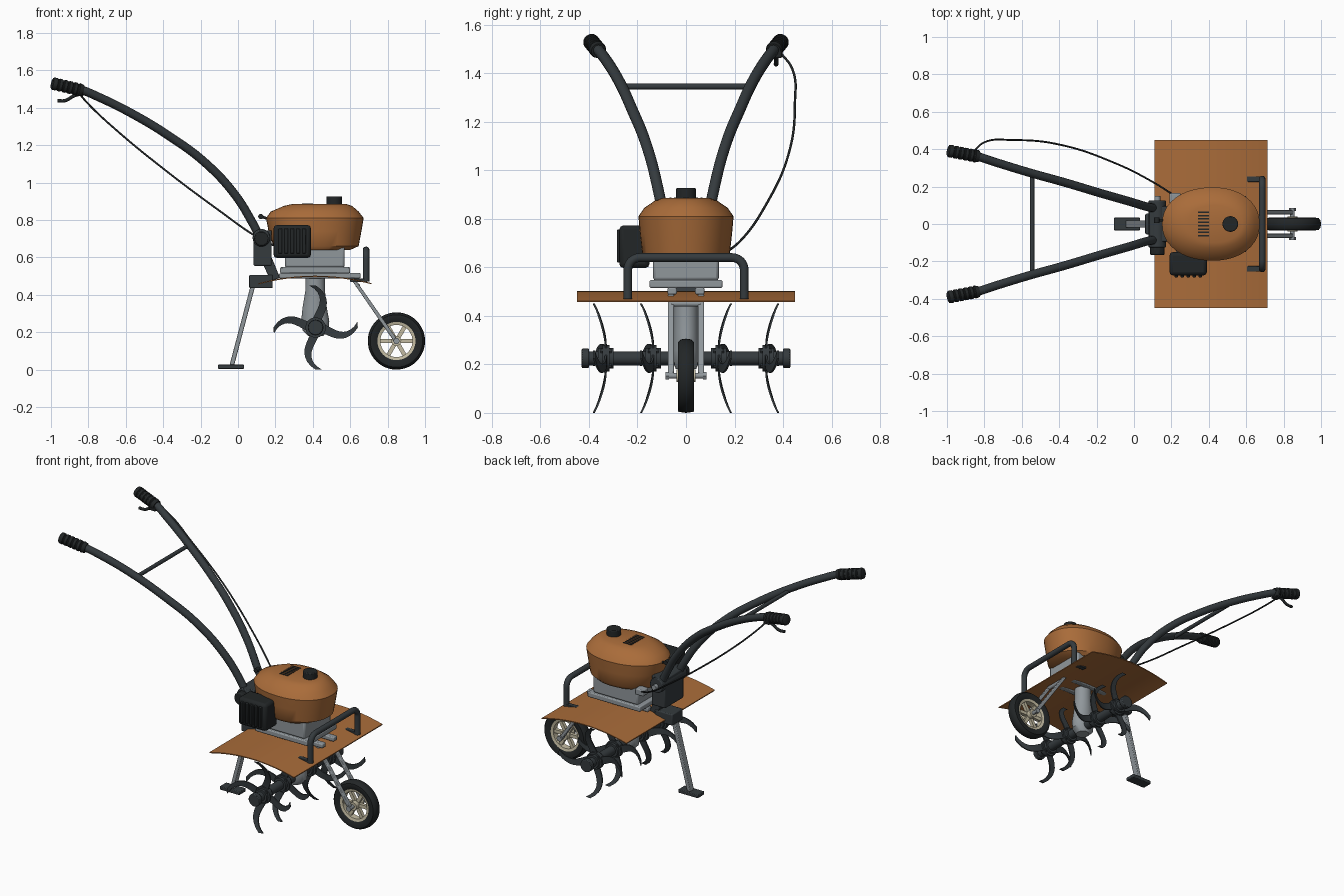
import bpy, bmesh
from math import sin, cos, pi, radians, copysign
from mathutils import Vector

if "Cube" in bpy.data.objects:
    bpy.data.objects.remove(bpy.data.objects["Cube"])

def material(name, rgb):
    m = bpy.data.materials.new(name)
    m.diffuse_color = (*rgb, 1)
    m.use_nodes = True
    m.node_tree.nodes["Principled BSDF"].inputs["Base Color"].default_value = m.diffuse_color
    return m

ORANGE = material("orange_paint", (0.40, 0.15, 0.042))
DARK = material("dark_metal", (0.035, 0.043, 0.048))
RUBBER = material("black_rubber", (0.016, 0.019, 0.02))
STEEL = material("grey_metal", (0.28, 0.31, 0.33))
BEIGE = material("beige_rim", (0.55, 0.50, 0.36))

def finish(ob, mat, bevel=0):
    bpy.ops.object.select_all(action='DESELECT')
    ob.select_set(True)
    bpy.context.view_layer.objects.active = ob
    ob.data.materials.append(mat)
    if bevel:
        b = ob.modifiers.new("bevel", 'BEVEL')
        b.width, b.segments, b.limit_method = bevel, 2, 'ANGLE'
    bpy.ops.object.shade_smooth_by_angle(angle=radians(35))
    return ob

def loft(name, rings, mat, wrap=False, bevel=0):
    """Skin a list of closed rings; cap the ends or join them up."""
    bm = bmesh.new()
    vs = [[bm.verts.new(p) for p in r] for r in rings]
    n = len(vs[0])
    for i in range(len(vs) if wrap else len(vs) - 1):
        a, b = vs[i], vs[(i + 1) % len(vs)]
        for j in range(n):
            k = (j + 1) % n
            bm.faces.new((a[j], a[k], b[k], b[j]))
    if not wrap:
        bm.faces.new(vs[0])
        bm.faces.new(vs[-1])
    bmesh.ops.recalc_face_normals(bm, faces=bm.faces[:])
    me = bpy.data.meshes.new(name)
    bm.to_mesh(me)
    bm.free()
    ob = bpy.data.objects.new(name, me)
    bpy.context.collection.objects.link(ob)
    return finish(ob, mat, bevel)

def box(name, lo, hi, mat, bevel=0.006):
    ring = lambda z: [(lo[0], lo[1], z), (hi[0], lo[1], z), (hi[0], hi[1], z), (lo[0], hi[1], z)]
    return loft(name, [ring(lo[2]), ring(hi[2])], mat, bevel=bevel)

def lathe(name, p1, p2, profile, mat, sides=24, bevel=0):
    """Round part from p1 to p2; profile holds (fraction, radius)."""
    p1, p2 = Vector(p1), Vector(p2)
    q = (p2 - p1).to_track_quat('Z', 'Y')
    rings = [[p1.lerp(p2, t) + q @ Vector((r * cos(2*pi*i/sides), r * sin(2*pi*i/sides), 0))
              for i in range(sides)] for t, r in profile]
    return loft(name, rings, mat, bevel=bevel)

def rod(name, p1, p2, r, mat, sides=24, bevel=0):
    return lathe(name, p1, p2, [(0, r), (1, r)], mat, sides, bevel)

def side_plate(name, pts, y0, y1, mat, bevel=0.004):
    """Extrude an x-z outline along y."""
    return loft(name, [[(x, y0, z) for x, z in pts], [(x, y1, z) for x, z in pts]], mat, bevel=bevel)

def tube(name, pts, r, mat, smooth=True):
    cu = bpy.data.curves.new(name, 'CURVE')
    cu.dimensions, cu.bevel_depth, cu.bevel_resolution, cu.use_fill_caps = '3D', r, 4, True
    sp = cu.splines.new('BEZIER' if smooth else 'POLY')
    arr = sp.bezier_points if smooth else sp.points
    arr.add(len(pts) - 1)
    for bp, p in zip(arr, pts):
        if smooth:
            bp.co = p
            bp.handle_left_type = bp.handle_right_type = 'AUTO'
        else:
            bp.co = (*p, 1)
    ob = bpy.data.objects.new(name, cu)
    bpy.context.collection.objects.link(ob)
    bpy.ops.object.select_all(action='DESELECT')
    ob.select_set(True)
    bpy.context.view_layer.objects.active = ob
    bpy.ops.object.convert(target='MESH')
    return finish(bpy.context.object, mat)

# Arched mud guard
arc = [(0.4125 + 0.3025 * t / 8, 0.502 - 0.04 * (t / 8) ** 2) for t in range(-8, 9)]
side_plate("mud_guard", arc + [(x, z - 0.006) for x, z in reversed(arc)], -0.45, 0.45, ORANGE, 0)

# Engine base and block
for s in (-1, 1):
    box("engine_rail", (0.22, s*0.057 - 0.019, 0.488), (0.655, s*0.057 + 0.019, 0.516), STEEL)
box("engine_base", (0.225, -0.15, 0.515), (0.60, 0.15, 0.548), STEEL)
box("engine_block", (0.25, -0.135, 0.545), (0.57, 0.135, 0.66), STEEL, 0.012)

# Fuel tank cowl: egg-shaped rings (z, left reach, right reach, half width)
def egg(z, x0, x1, hy, n=40):
    ring = []
    for i in range(n):
        c, s = cos(2*pi*i/n), sin(2*pi*i/n)
        ring.append((0.42 + (x1 - 0.42 if c > 0 else 0.42 - x0) * copysign(abs(c) ** 0.93, c),
                     hy * copysign(abs(s) ** 0.93, s), z))
    return ring
loft("fuel_tank", [egg(*a) for a in ((0.64, 0.21, 0.60, 0.165), (0.66, 0.19, 0.645, 0.181),
     (0.74, 0.163, 0.66, 0.19), (0.81, 0.15, 0.672, 0.196), (0.845, 0.175, 0.645, 0.172),
     (0.875, 0.245, 0.61, 0.128), (0.885, 0.29, 0.58, 0.10))], ORANGE)
rod("tank_cap", (0.515, 0, 0.87), (0.515, 0, 0.926), 0.042, RUBBER, 28, 0.005)
for i in range(8):
    y = -0.063 + i * 0.018
    box("tank_vent", (0.342, y - 0.004, 0.875), (0.402, y + 0.004, 0.888), RUBBER, 0)

# Ribbed air filter
box("air_filter", (0.19, -0.275, 0.597), (0.39, -0.15, 0.773), RUBBER, 0.018)
for i in range(5):
    x = 0.226 + i * 0.032
    box("air_filter_rib", (x - 0.009, -0.285, 0.62), (x + 0.009, -0.26, 0.755), RUBBER, 0.004)
box("cable_bracket", (0.19, 0.11, 0.63), (0.25, 0.165, 0.67), STEEL)

# Front bumper
half = [(0.24, 0.47), (0.24, 0.59)] + [(0.19 + 0.05*cos(a*pi/12), 0.59 + 0.05*sin(a*pi/12)) for a in range(1, 7)]
path = half + [(-y, z) for y, z in reversed(half)]
tube("bumper", [(0.685, y, z) for y, z in path], 0.018, DARK, False)

# Handle mount and pivot
box("handle_mount", (0.083, -0.095, 0.555), (0.18, 0.095, 0.745), DARK)
rod("handle_pivot", (0.125, -0.125, 0.705), (0.125, 0.125, 0.705), 0.047, DARK, 24, 0.005)
rod("pivot_knob", (0.125, -0.165, 0.70), (0.125, -0.12, 0.70), 0.04, RUBBER, 10, 0.006)
rod("pivot_bolt", (0.125, 0.1, 0.70), (0.125, 0.15, 0.70), 0.016, STEEL)
side_plate("mount_arm", [(0.13, 0.57), (0.18, 0.60), (0.225, 0.49), (0.175, 0.475)], -0.05, 0.05, DARK)
box("stand_clamp", (0.06, -0.055, 0.435), (0.185, 0.055, 0.507), DARK)
tube("throttle_lever", [(0.20, 0.02, 0.78), (0.16, 0.02, 0.805), (0.125, 0.02, 0.818)], 0.007, RUBBER)
rod("throttle_knob", (0.122, 0.005, 0.818), (0.122, 0.035, 0.818), 0.014, RUBBER)

# Rear stand
side_plate("stand_leg", [(0.065, 0.44), (0.09, 0.44), (-0.02, 0.025), (-0.045, 0.025)], -0.02, 0.02, STEEL)
box("stand_foot", (-0.108, -0.034, 0.004), (0.033, 0.034, 0.026), DARK, 0.004)

# Handlebars, grips and crossbar
bar = [(0.12, 0.085, 0.70), (0.08, 0.09, 0.78), (-0.02, 0.119, 0.94), (-0.18, 0.165, 1.11), (-0.37, 0.222, 1.25),
       (-0.56, 0.275, 1.365), (-0.74, 0.33, 1.455), (-0.85, 0.365, 1.50), (-0.98, 0.39, 1.528)]
ridges = [(0, 0.025), (0.02, 0.031)]
for i in range(5):
    t = 0.06 + i * 0.16
    ridges += [(t, 0.034), (t + 0.09, 0.034), (t + 0.11, 0.03), (t + 0.14, 0.03)]
ridges += [(0.87, 0.035), (1, 0.03)]
for s in (-1, 1):
    tube("handlebar", [(x, s*y, z) for x, y, z in bar], 0.023, DARK)
    lathe("grip", (-0.995, s*0.392, 1.531), (-0.83, s*0.36, 1.492), ridges, RUBBER)
rod("crossbar", (-0.545, -0.27, 1.345), (-0.545, 0.27, 1.345), 0.012, DARK)

# Clutch lever and cable
box("lever_clamp", (-0.87, 0.335, 1.462), (-0.825, 0.395, 1.50), RUBBER)
tube("clutch_lever", [(-0.84, 0.37, 1.475), (-0.88, 0.372, 1.462), (-0.925, 0.372, 1.438), (-0.965, 0.37, 1.438)], 0.009, RUBBER)
tube("clutch_cable", [(-0.86, 0.385, 1.49), (-0.80, 0.437, 1.42), (-0.65, 0.449, 1.28), (-0.40, 0.425, 1.075),
                      (-0.10, 0.325, 0.85), (0.10, 0.225, 0.71), (0.22, 0.15, 0.65)], 0.005, RUBBER)

# Transmission case
case = []
for z, x0, x1, hy in ((0.50, 0.36, 0.465, 0.05), (0.42, 0.36, 0.465, 0.05), (0.33, 0.345, 0.475, 0.052),
                      (0.26, 0.338, 0.488, 0.055), (0.21, 0.345, 0.484, 0.053), (0.18, 0.375, 0.455, 0.042)):
    case.append([((x0+x1)/2 + (x1-x0)/2*cos(2*pi*i/28), hy*sin(2*pi*i/28), z) for i in range(28)])
loft("transmission_case", case, STEEL)

# Tine axle with hubs and curved blades
AX, AZ = 0.415, 0.225
rod("tine_axle", (AX, -0.42, AZ), (AX, 0.42, AZ), 0.029, DARK)
def blade(name, y, s, turn):
    rings = []
    for i in range(11):
        t = i / 10
        r = 0.035 + 0.19 * t
        a = radians(-8 - 52 * t + 64 * t * t) + turn
        c = Vector((AX + r*cos(a), 0, AZ + r*sin(a)))
        w = 0.024 - 0.008 * t
        nrm = Vector((-sin(a), 0, cos(a))) * w
        yy = y + s * 0.05 * t ** 2
        up, dn = c + nrm, c - nrm
        rings.append([(up.x, yy - 0.004, up.z), (up.x, yy + 0.004, up.z),
                      (dn.x, yy + 0.004, dn.z), (dn.x, yy - 0.004, dn.z)])
    loft(name, rings, DARK)
for s in (-1, 1):
    rod("axle_end_collar", (AX, s*0.40, AZ), (AX, s*0.43, AZ), 0.04, DARK, 24, 0.004)
    for y in (0.135, 0.33):
        rod("tine_hub", (AX, s*y - 0.032, AZ), (AX, s*y + 0.032, AZ), 0.042, DARK)
        rod("tine_flange", (AX, s*y - 0.014, AZ), (AX, s*y + 0.014, AZ), 0.055, DARK, 16)
        for k in range(4):
            blade("tine_blade", s * y, s, k * pi / 2)
            a = k * pi / 2 + pi / 4
            bx, bz = AX + 0.043 * cos(a), AZ + 0.043 * sin(a)
            rod("tine_bolt", (bx, s*y - 0.022, bz), (bx, s*y + 0.022, bz), 0.009, DARK, 6)

# Front wheel: tyre, rim, spokes and hub
WX, WZ = 0.847, 0.153
def wheel_ring(name, profile, mat, n=48):
    loft(name, [[(WX + r*cos(2*pi*i/n), y, WZ + r*sin(2*pi*i/n)) for r, y in profile]
                for i in range(n)], mat, wrap=True)
wheel_ring("tyre", [(0.099, -0.022), (0.122, -0.034), (0.14, -0.032), (0.15, -0.02), (0.153, 0),
                    (0.15, 0.02), (0.14, 0.032), (0.122, 0.034), (0.099, 0.022)], RUBBER)
wheel_ring("wheel_rim", [(0.086, -0.02), (0.102, -0.024), (0.102, 0.024), (0.086, 0.02)], BEIGE)
for k in range(6):
    a = k * pi / 3
    d, n = Vector((cos(a), 0, sin(a))), Vector((-sin(a), 0, cos(a))) * 0.011
    o = Vector((WX, 0, WZ))
    pts = [o + d*0.015 + n, o + d*0.092 + n, o + d*0.092 - n, o + d*0.015 - n]
    side_plate("wheel_spoke", [(p.x, p.z) for p in pts], -0.011, 0.011, BEIGE, 0)
rod("wheel_hub", (WX, -0.04, WZ), (WX, 0.04, WZ), 0.026, BEIGE)
rod("wheel_axle", (WX, -0.085, WZ), (WX, 0.085, WZ), 0.012, STEEL)

# Wheel fork
for s in (-1, 1):
    side_plate("wheel_fork", [(0.60, 0.49), (0.622, 0.49), (0.86, 0.15), (0.838, 0.145)], s*0.05, s*0.075, STEEL)
    rod("fork_nut", (WX, s*0.07, WZ), (WX, s*0.085, WZ), 0.018, STEEL, 6)
    box("bumper_bracket", (0.60, s*0.24 - 0.015, 0.468), (0.69, s*0.24 + 0.015, 0.486), DARK, 0.003)
rod("fork_crosspiece", (0.64, -0.06, 0.45), (0.64, 0.06, 0.45), 0.012, STEEL)
